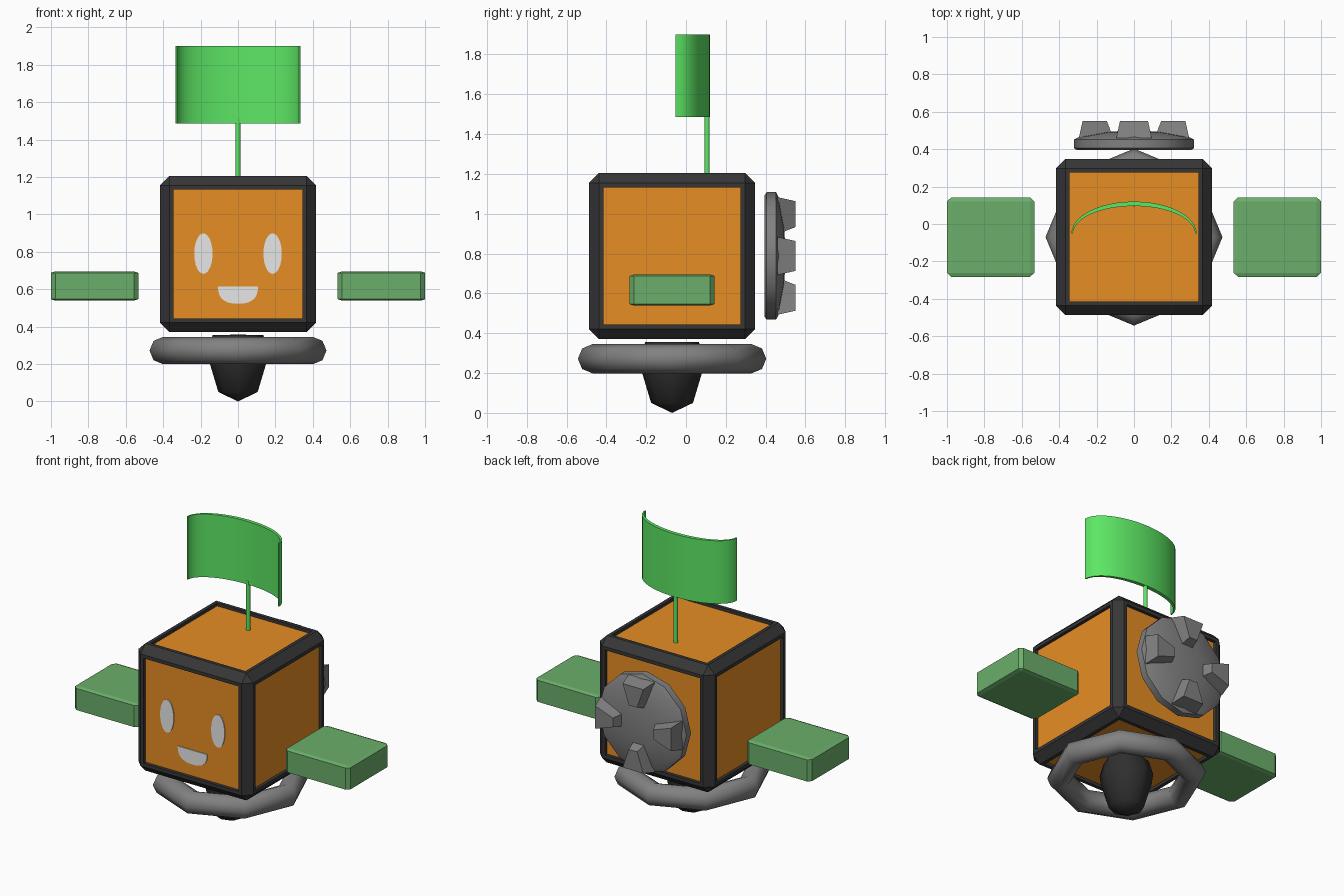
import bpy, bmesh, math
from mathutils import Matrix, Vector

if "Cube" in bpy.data.objects:
    bpy.data.objects.remove(bpy.data.objects["Cube"])

CY, CZ, HALF = -0.07, 0.788, 0.417   # body centre and half size


def material(name, r, g, b):
    m = bpy.data.materials.new(name)
    m.diffuse_color = (r, g, b, 1)
    m.use_nodes = True
    m.node_tree.nodes["Principled BSDF"].inputs["Base Color"].default_value = m.diffuse_color
    return m


ORANGE = material("orange", 0.80, 0.27, 0.018)
DARK = material("dark frame", 0.037, 0.037, 0.039)
BLACK = material("black", 0.028, 0.028, 0.028)
GREY = material("grey", 0.22, 0.22, 0.22)
GREEN = material("soft green", 0.147, 0.43, 0.147)
LIME = material("lime", 0.115, 0.84, 0.135)
WHITE = material("off white", 0.80, 0.80, 0.80)


def finish(name, bm, mats, smooth=None):
    bmesh.ops.recalc_face_normals(bm, faces=bm.faces[:])
    mesh = bpy.data.meshes.new(name)
    bm.to_mesh(mesh)
    bm.free()
    for m in mats:
        mesh.materials.append(m)
    ob = bpy.data.objects.new(name, mesh)
    bpy.context.collection.objects.link(ob)
    if smooth:
        bpy.ops.object.select_all(action='DESELECT')
        ob.select_set(True)
        bpy.context.view_layer.objects.active = ob
        bpy.ops.object.shade_smooth_by_angle(angle=math.radians(smooth))
    return ob


def lathe(bm, profile, n, matrix):
    """Revolve (radius, height) points around z; zero radius closes to a point."""
    rings = []
    for r, h in profile:
        if r == 0:
            rings.append([bm.verts.new(matrix @ Vector((0, 0, h)))] * n)
        else:
            rings.append([bm.verts.new(matrix @ Vector((r * math.cos(a), r * math.sin(a), h)))
                          for a in (2 * math.pi * i / n for i in range(n))])
    for lo, hi in zip(rings, rings[1:]):
        for i in range(n):
            j = (i + 1) % n
            bm.faces.new(list(dict.fromkeys((lo[i], lo[j], hi[j], hi[i]))))


def loft(bm, loop_a, loop_b):
    """Closed prism between two point loops of equal length."""
    a = [bm.verts.new(p) for p in loop_a]
    b = [bm.verts.new(p) for p in loop_b]
    n = len(a)
    bm.faces.new(a)
    bm.faces.new(b[::-1])
    for i in range(n):
        j = (i + 1) % n
        bm.faces.new((a[i], b[i], b[j], a[j]))


# Body: chamfered cube with a recessed panel on each side
bm = bmesh.new()
bmesh.ops.create_cube(bm, size=2 * HALF)
bmesh.ops.bevel(bm, geom=bm.edges[:], offset=0.05, segments=1, affect='EDGES')
bmesh.ops.recalc_face_normals(bm, faces=bm.faces[:])
panels = [f for f in bm.faces if f.calc_area() > 0.3]
bmesh.ops.inset_individual(bm, faces=panels, thickness=0.032, depth=0)
bmesh.ops.inset_individual(bm, faces=panels, thickness=0.0005, depth=-0.02)
for f in panels:
    f.material_index = 1
bmesh.ops.translate(bm, verts=bm.verts[:], vec=(0, CY, CZ))
finish("body", bm, [DARK, ORANGE])


# Face: thin plates on the front panel
def plate(name, outline):
    y = CY - HALF + 0.02
    bm = bmesh.new()
    loft(bm, [(x, y + 0.001, z) for x, z in outline], [(x, y - 0.006, z) for x, z in outline])
    finish(name, bm, [WHITE])


for side, label in ((-1, "left_eye"), (1, "right_eye")):
    plate(label, [(side * 0.185 + 0.049 * math.cos(t), 0.79 + 0.108 * math.sin(t))
                  for t in (2 * math.pi * i / 32 for i in range(32))])
mouth = []
for i in range(17):
    t = math.pi * i / 16
    c, s = math.cos(t), math.sin(t)
    mouth.append((0.107 * math.copysign(abs(c) ** 0.8, c), 0.615 - 0.093 * abs(s) ** 0.8))
plate("mouth", mouth)

# Hands: floating slabs with small chamfers
for side, label in ((-1, "left_hand"), (1, "right_hand")):
    bm = bmesh.new()
    bmesh.ops.create_cube(bm, size=1)
    bmesh.ops.bevel(bm, geom=bm.edges[:], offset=0.05, segments=1, affect='EDGES')
    bmesh.ops.scale(bm, verts=bm.verts[:], vec=(0.467, 0.425, 0.157))
    bmesh.ops.translate(bm, verts=bm.verts[:], vec=(side * 0.7665, CY, 0.617))
    finish(label, bm, [GREEN])

# Hover ring: eight-sided torus under the body
bm = bmesh.new()
N, M = 8, 8
ring = [[bm.verts.new(((0.40 + 0.073 * math.cos(v)) * math.cos(u),
                       CY + (0.40 + 0.073 * math.cos(v)) * math.sin(u),
                       0.272 + 0.073 * math.sin(v)))
         for v in (2 * math.pi * j / M for j in range(M))]
        for u in (2 * math.pi * i / N for i in range(N))]
for i in range(N):
    for j in range(M):
        k, l = (i + 1) % N, (j + 1) % M
        bm.faces.new((ring[i][j], ring[k][j], ring[k][l], ring[i][l]))
finish("hover_ring", bm, [GREY], 80)

# Thruster pod in the middle of the ring
bm = bmesh.new()
lathe(bm, [(0, 0), (0.105, 0.05), (0.15, 0.20), (0.16, 0.27), (0.135, 0.355), (0, 0.357)],
      8, Matrix.Translation((0, CY, 0)))
finish("thruster_pod", bm, [BLACK], 50)

# Back disc: shallow dome facing backwards
bm = bmesh.new()
to_back = Matrix.Translation((0, 0, CZ)) @ Matrix.Rotation(-math.pi / 2, 4, 'X')
lathe(bm, [(0, 0.395), (0.305, 0.395), (0.32, 0.405), (0.32, 0.452), (0.29, 0.468),
           (0.15, 0.492), (0, 0.502)], 12, to_back)
finish("back_disc", bm, [GREY], 40)

# Four raised wedge tabs on the disc
bm = bmesh.new()
for k in range(4):
    m = to_back @ Matrix.Rotation(k * math.pi / 2, 4, 'Z')
    base = [(0.11, -0.045), (0.295, -0.095), (0.295, 0.095), (0.11, 0.045)]
    top = [(0.145, -0.03), (0.275, -0.075), (0.275, 0.075), (0.145, 0.03)]
    loft(bm, [m @ Vector((r, w, 0.46)) for r, w in base],
         [m @ Vector((r, w, 0.55)) for r, w in top])
finish("disc_tabs", bm, [GREY])

# Antenna pole and curved antenna screen
bm = bmesh.new()
lathe(bm, [(0, 1.17), (0.013, 1.17), (0.013, 1.51), (0, 1.51)], 12,
      Matrix.Translation((0, 0.106, 0)))
finish("antenna_pole", bm, [LIME], 40)

bm = bmesh.new()
S = 24
section = []
for i in range(S + 1):
    t = math.pi * i / S
    c, s = math.cos(t), math.sin(t)
    section.append([(0.335 * c, -0.052 + 0.172 * s), (0.327 * c, -0.052 + 0.148 * s)])
cols = [[bm.verts.new((x, y, z)) for (x, y), z in ((o, 1.487), (o, 1.90), (n, 1.90), (n, 1.487))]
        for o, n in section]
for a, b in zip(cols, cols[1:]):
    for j in range(4):
        k = (j + 1) % 4
        bm.faces.new((a[j], a[k], b[k], b[j]))
bm.faces.new(cols[0])
bm.faces.new(cols[-1])
finish("antenna_screen", bm, [LIME], 40)
